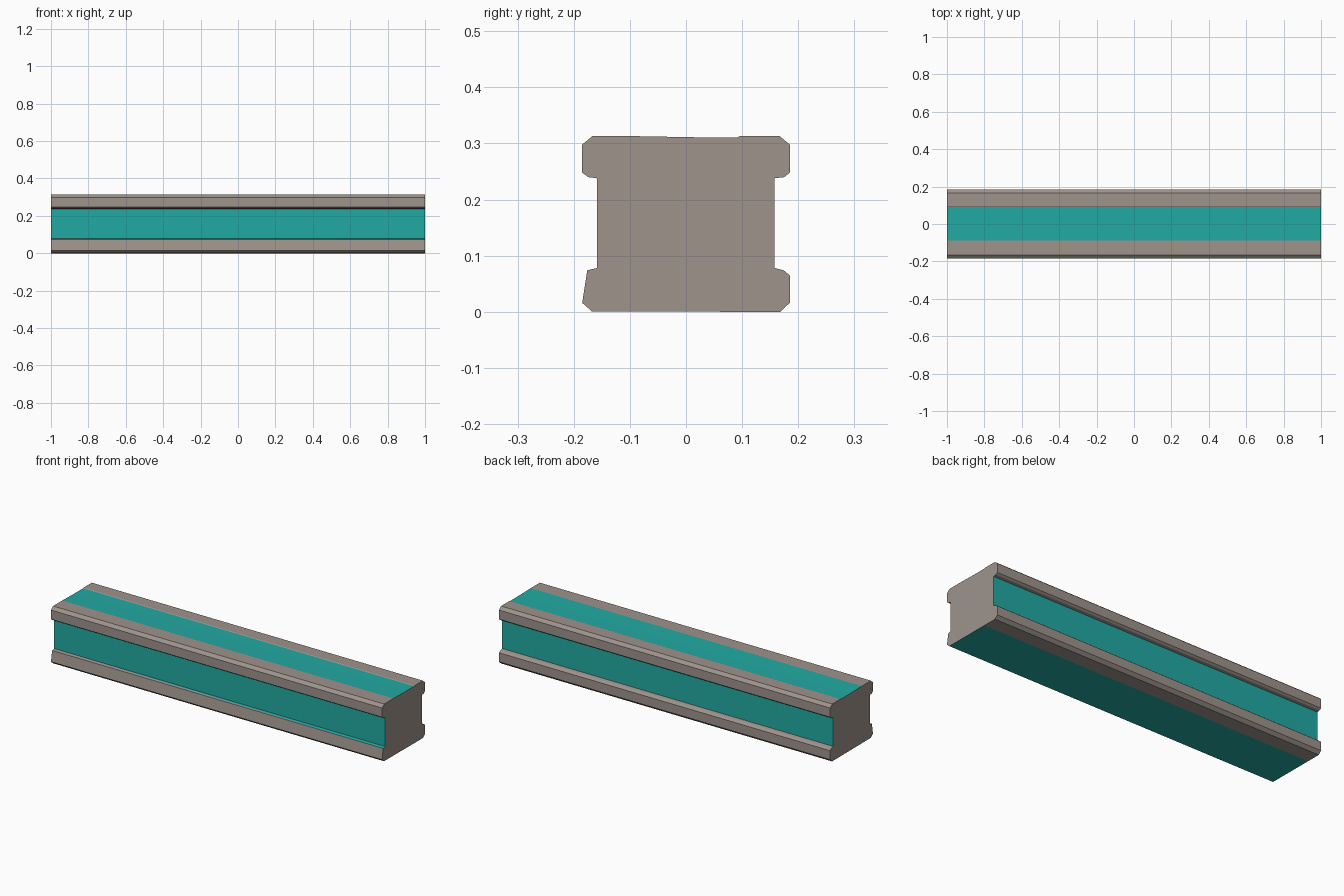
import bpy, bmesh

if "Cube" in bpy.data.objects:
    bpy.data.objects.remove(bpy.data.objects["Cube"])


def material(name, rgb):
    m = bpy.data.materials.new(name)
    m.diffuse_color = (*rgb, 1.0)
    m.use_nodes = True
    m.node_tree.nodes["Principled BSDF"].inputs["Base Color"].default_value = m.diffuse_color
    return m


GREY, TEAL = 0, 1

# Cross-section (y, z, colour of the strip running to the next point)
profile = [
    # top face with its very shallow central panel
    (-0.167, 0.313, GREY), (-0.088, 0.313, TEAL), (0.020, 0.311, TEAL),
    (0.092, 0.311, GREY), (0.096, 0.313, GREY), (0.167, 0.313, GREY),
    # back side: upper rail, recessed panel, lower rail
    (0.185, 0.298, GREY), (0.185, 0.248, GREY), (0.175, 0.240, GREY),
    (0.158, 0.238, TEAL), (0.158, 0.078, GREY), (0.174, 0.074, GREY),
    (0.185, 0.065, GREY), (0.185, 0.016, GREY),
    # underside
    (0.168, 0.000, GREY), (0.090, 0.000, TEAL), (-0.168, 0.001, GREY),
    # front side: sloped lower rail, recessed panel, upper rail
    (-0.185, 0.016, GREY), (-0.176, 0.074, GREY), (-0.159, 0.078, TEAL),
    (-0.159, 0.238, GREY), (-0.174, 0.240, GREY), (-0.185, 0.248, GREY),
    (-0.185, 0.298, GREY),
]
LEDGE = 18  # worn front ledge, split diagonally between the two colours

bm = bmesh.new()
left = [bm.verts.new((-1, y, z)) for y, z, _ in profile]
right = [bm.verts.new((1, y, z)) for y, z, _ in profile]

# Long strips
count = len(profile)
for i, (_, _, colour) in enumerate(profile):
    j = (i + 1) % count
    if i == LEDGE:
        bm.faces.new((left[i], left[j], right[i])).material_index = GREY
        bm.faces.new((left[j], right[j], right[i])).material_index = TEAL
    else:
        bm.faces.new((left[i], left[j], right[j], right[i])).material_index = colour

# End caps
bm.faces.new(left)
bm.faces.new(right)
bmesh.ops.recalc_face_normals(bm, faces=bm.faces)

mesh = bpy.data.meshes.new("railed_beam")
bm.to_mesh(mesh)
bm.free()
mesh.materials.append(material("warm grey", (0.342, 0.292, 0.263)))
mesh.materials.append(material("teal", (0.016, 0.400, 0.365)))
beam = bpy.data.objects.new("railed_beam", mesh)
bpy.context.collection.objects.link(beam)
